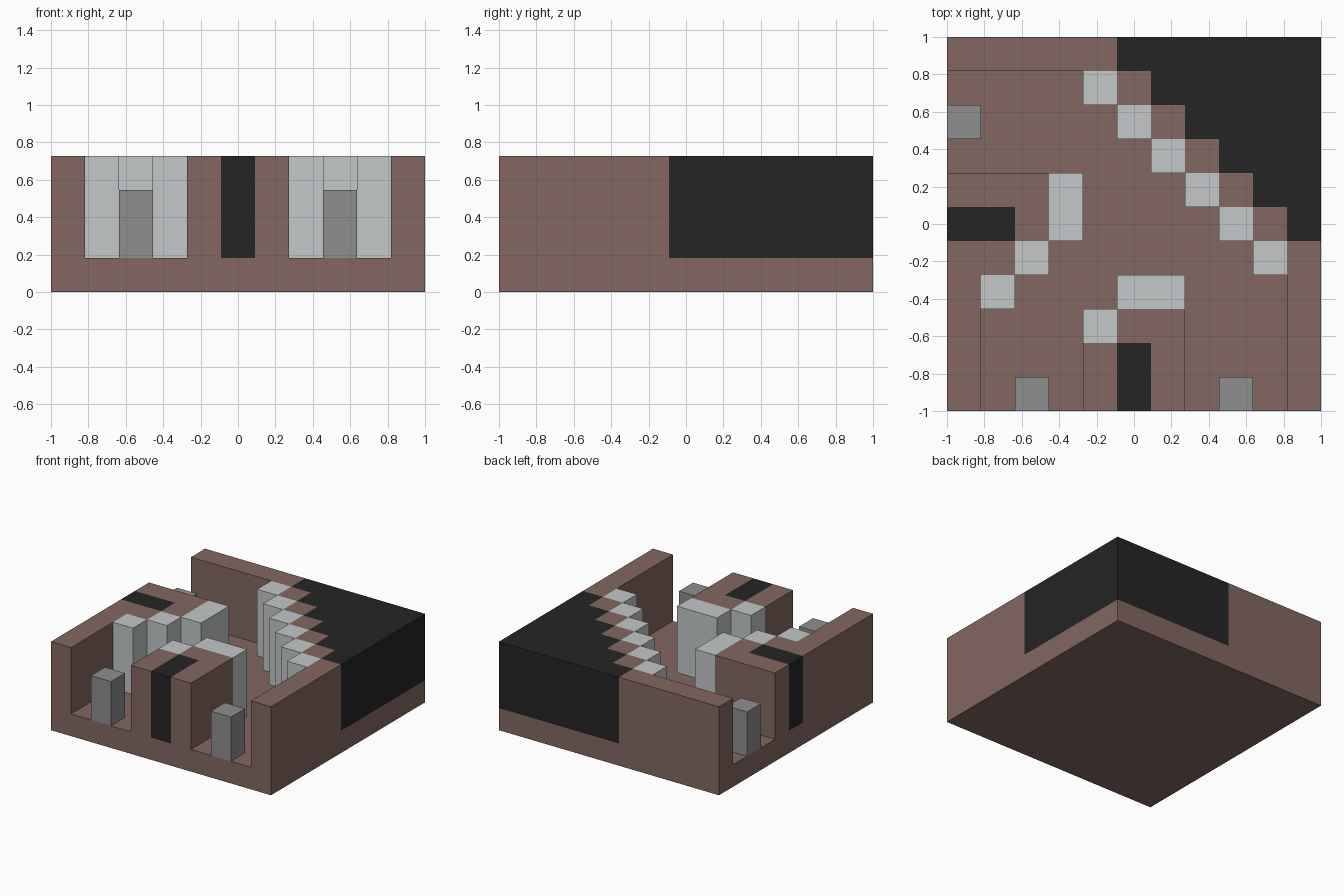
import bpy
import bmesh

if "Cube" in bpy.data.objects:
    bpy.data.objects.remove(bpy.data.objects["Cube"], do_unlink=True)

# Floor plan, back row first; each letter is one building part
PLAN = [
    "nnnnncccccc",
    "....psccccc",
    "b....pscccc",
    "......psccc",
    "wwwp...pscc",
    "kkwp....psc",
    "wwp......ps",
    "wp...pp...s",
    "w...phh...s",
    "w...hkh...s",
    "w.b.hkh.b.s",
]
N = len(PLAN)
CELL = 2 / N


def material(name, rgb):
    mat = bpy.data.materials.new(name)
    mat.use_nodes = True
    mat.diffuse_color = (*rgb, 1)
    mat.node_tree.nodes["Principled BSDF"].inputs["Base Color"].default_value = (*rgb, 1)
    return mat


brown = material("brown clay", (0.227, 0.136, 0.120))
black = material("black", (0.018, 0.018, 0.018))
pale = material("pale grey", (0.552, 0.578, 0.578))
grey = material("mid grey", (0.279, 0.271, 0.271))

# Letter: part name, height in cells, colour
PARTS = {
    ".": ("base_slab", 1, brown),
    "n": ("back_wall", 4, brown),
    "w": ("right_block", 4, brown),
    "h": ("front_block", 4, brown),
    "s": ("stepped_left_wall", 4, brown),
    "c": ("dark_corner_block", 4, black),
    "k": ("dark_stripes", 4, black),
    "p": ("pale_pillars", 4, pale),
    "b": ("bollards", 3, grey),
}
# Cell side directions (column, row), and the two corners of that side
SIDES = {
    (0, 1): ((0, 1), (1, 1)),
    (1, 0): ((1, 1), (1, 0)),
    (0, -1): ((1, 0), (0, 0)),
    (-1, 0): ((0, 0), (0, 1)),
}
CORNERS = [(0, 1), (1, 1), (1, 0), (0, 0)]


def inside(col, row):
    return 0 <= col < N and 0 <= row < N


def height_at(col, row):
    return PARTS[PLAN[row][col]][1] if inside(col, row) else 1


def build_part(letter):
    name, height, mat = PARTS[letter]
    bm = bmesh.new()

    def face(points):
        bm.faces.new([bm.verts.new((x * CELL - 1, 1 - y * CELL, z * CELL))
                      for x, y, z in points])

    def wall(col, row, ends, low, high):
        (ax, ay), (bx, by) = ends
        face([(col + ax, row + ay, low), (col + bx, row + by, low),
              (col + bx, row + by, high), (col + ax, row + ay, high)])

    for row in range(N):
        for col in range(N):
            # The slab runs under every cell
            if letter == ".":
                face([(col + x, row + y, 0) for x, y in reversed(CORNERS)])
                for (dx, dy), ends in SIDES.items():
                    if not inside(col + dx, row + dy):
                        wall(col, row, ends, 0, 1)
            if PLAN[row][col] != letter:
                continue
            # Top of the cell, and sides that rise above the neighbour
            face([(col + x, row + y, height) for x, y in CORNERS])
            for (dx, dy), ends in SIDES.items():
                low = height_at(col + dx, row + dy)
                if low < height:
                    wall(col, row, ends, low, height)

    # Merge the cells into large flat faces
    bmesh.ops.remove_doubles(bm, verts=bm.verts, dist=0.0001)
    bmesh.ops.dissolve_limit(bm, angle_limit=0.01, verts=bm.verts, edges=bm.edges)
    mesh = bpy.data.meshes.new(name)
    bm.to_mesh(mesh)
    bm.free()
    mesh.materials.append(mat)
    bpy.context.collection.objects.link(bpy.data.objects.new(name, mesh))


for part in PARTS:
    build_part(part)
